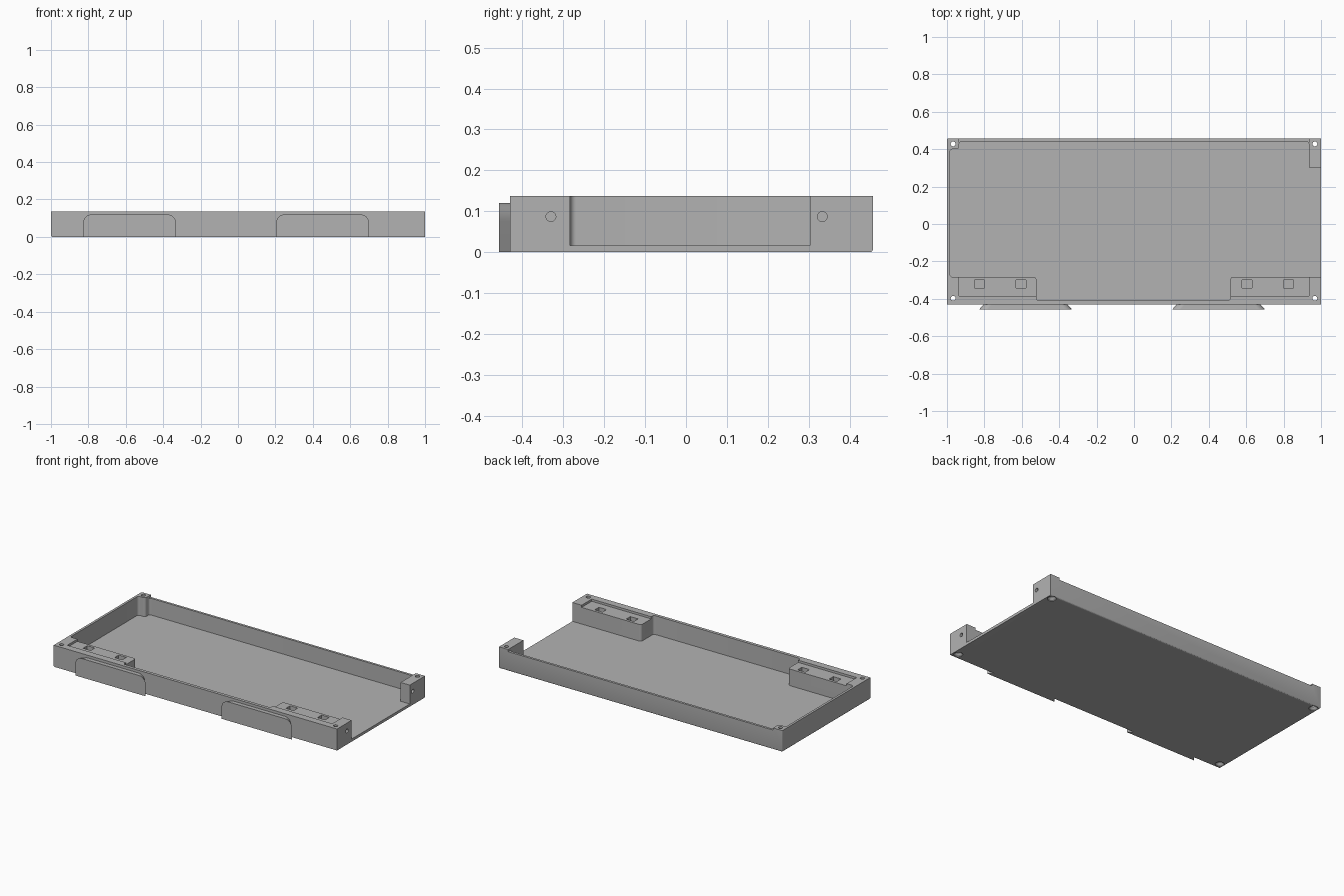
import bpy, bmesh, math
from mathutils import Vector

cube = bpy.data.objects.get("Cube")
if cube:
    bpy.data.objects.remove(cube, do_unlink=True)

grey = bpy.data.materials.new("plain grey")
grey.use_nodes = True
colour = (0.45, 0.45, 0.45, 1)
grey.diffuse_color = colour
grey.node_tree.nodes["Principled BSDF"].inputs["Base Color"].default_value = colour

TOP, FLOOR, LEDGE = 0.137, 0.017, 0.123
FRONT, BACK = -0.43, 0.457


def finish(name, bm):
    bmesh.ops.recalc_face_normals(bm, faces=bm.faces)
    mesh = bpy.data.meshes.new(name)
    bm.to_mesh(mesh)
    bm.free()
    mesh.materials.append(grey)
    obj = bpy.data.objects.new(name, mesh)
    bpy.context.collection.objects.link(obj)
    return obj


def rounded(corners, steps=6):
    """Outline from (x, y, radius) corners, with an arc at each right angle."""
    pts = []
    for i, (x, y, r) in enumerate(corners):
        p = Vector((x, y))
        if r == 0:
            pts.append(p)
            continue
        a = (Vector(corners[i - 1][:2]) - p).normalized() * r
        b = (Vector(corners[(i + 1) % len(corners)][:2]) - p).normalized() * r
        for k in range(steps + 1):
            t = k / steps * math.pi / 2
            pts.append(p + a * (1 - math.sin(t)) + b * (1 - math.cos(t)))
    return pts


def loft(name, rings):
    """Closed solid through rings of equal point count."""
    bm = bmesh.new()
    loops = [[bm.verts.new(p) for p in ring] for ring in rings]
    n = len(loops[0])
    for lo, hi in zip(loops, loops[1:]):
        for i in range(n):
            j = (i + 1) % n
            bm.faces.new((lo[i], lo[j], hi[j], hi[i]))
    bm.faces.new(loops[0])
    bm.faces.new(loops[-1])
    return finish(name, bm)


def prism(name, outline, z0, z1):
    return loft(name, [[(p[0], p[1], z) for p in outline] for z in (z0, z1)])


def box(name, x0, x1, y0, y1, z0, z1):
    return prism(name, [(x0, y0), (x1, y0), (x1, y1), (x0, y1)], z0, z1)


def lathe(name, x, y, profile, n=24):
    ring = [(math.cos(k * math.tau / n), math.sin(k * math.tau / n)) for k in range(n)]
    return loft(name, [[(x + r * c, y + r * s, z) for c, s in ring] for r, z in profile])


def cut(obj, cutter):
    mod = obj.modifiers.new("cut", 'BOOLEAN')
    mod.operation, mod.solver, mod.object = 'DIFFERENCE', 'EXACT', cutter
    bpy.context.view_layer.objects.active = obj
    bpy.ops.object.modifier_apply(modifier=mod.name)
    bpy.data.objects.remove(cutter, do_unlink=True)


# Tray block, with softened lower back and side edges
tray = box("tray", -1, 1, FRONT, BACK, 0, TOP)
bm = bmesh.new()
bm.from_mesh(tray.data)
edges = []
for e in bm.edges:
    m = (e.verts[0].co + e.verts[1].co) / 2
    low = m.z < 0.01
    if (low and m.y > 0.4) or (low and m.x < -0.9) or (m.x < -0.9 and m.y > 0.4):
        edges.append(e)
bmesh.ops.bevel(bm, geom=edges, offset=0.008, segments=3, profile=0.5, affect='EDGES')
bm.to_mesh(tray.data)
bm.free()

# Cavity, open at the left end, leaving two pads and two corner posts
R = 0.015
cavity = rounded([
    (-0.985, -0.283, R), (-0.522, -0.283, R), (-0.522, -0.41, R),
    (0.515, -0.41, R), (0.515, -0.283, R), (1.1, -0.283, 0),
    (1.1, 0.303, 0), (0.935, 0.303, 0), (0.935, 0.442, R),
    (-0.935, 0.442, R), (-0.935, 0.4, R), (-0.985, 0.4, R)])
cut(tray, prism("cavity_cutter", cavity, FLOOR, 0.3))

# Lowered back rim between the posts
cut(tray, box("rim_cutter", -0.935, 0.935, 0.435, 0.6, LEDGE, 0.3))

# Pad recesses, each with two slots
for side in (-1, 1):
    x0, x1 = sorted((side * 0.935, side * 0.45))
    cut(tray, box("recess_cutter", x0, x1, -0.385, -0.2, LEDGE, 0.3))
    for cx in (0.605, 0.827):
        x = side * cx
        cut(tray, box("slot_cutter", x - 0.027, x + 0.027, -0.342, -0.3, 0.085, 0.2))

# Countersunk corner holes
for x in (-0.967, 0.967):
    for y in (-0.397, 0.428):
        cut(tray, lathe("screw_cutter", x, y,
                        [(0.026, -0.01), (0.026, 0.004), (0.013, 0.018), (0.013, 0.3)]))

# Blind holes in the open end
for y in (-0.33, 0.333):
    hole = lathe("side_hole_cutter", 0, 0, [(0.012, -0.04), (0.012, 0.1)])
    hole.rotation_euler.y = math.pi / 2
    hole.location = (0.98, y, 0.087)
    bpy.context.view_layer.update()
    cut(tray, hole)

# Front grip plates, wider on the outside, with rounded upper corners
for name, cx in (("right_front_grip", -0.58), ("left_front_grip", 0.452)):
    rings = []
    for y, half in ((FRONT + 0.002, 0.222), (-0.457, 0.248)):
        shape = rounded([(-half, 0, 0), (half, 0, 0),
                         (half, 0.12, 0.045), (-half, 0.12, 0.045)], 10)
        rings.append([(cx + p.x, y, p.y) for p in shape])
    loft(name, rings)

# Smooth the curved faces only
for obj in bpy.context.collection.objects:
    if obj.type == 'MESH' and grey.name in obj.data.materials:
        bpy.ops.object.select_all(action='DESELECT')
        obj.select_set(True)
        bpy.context.view_layer.objects.active = obj
        bpy.ops.object.shade_smooth_by_angle(angle=math.radians(30))
